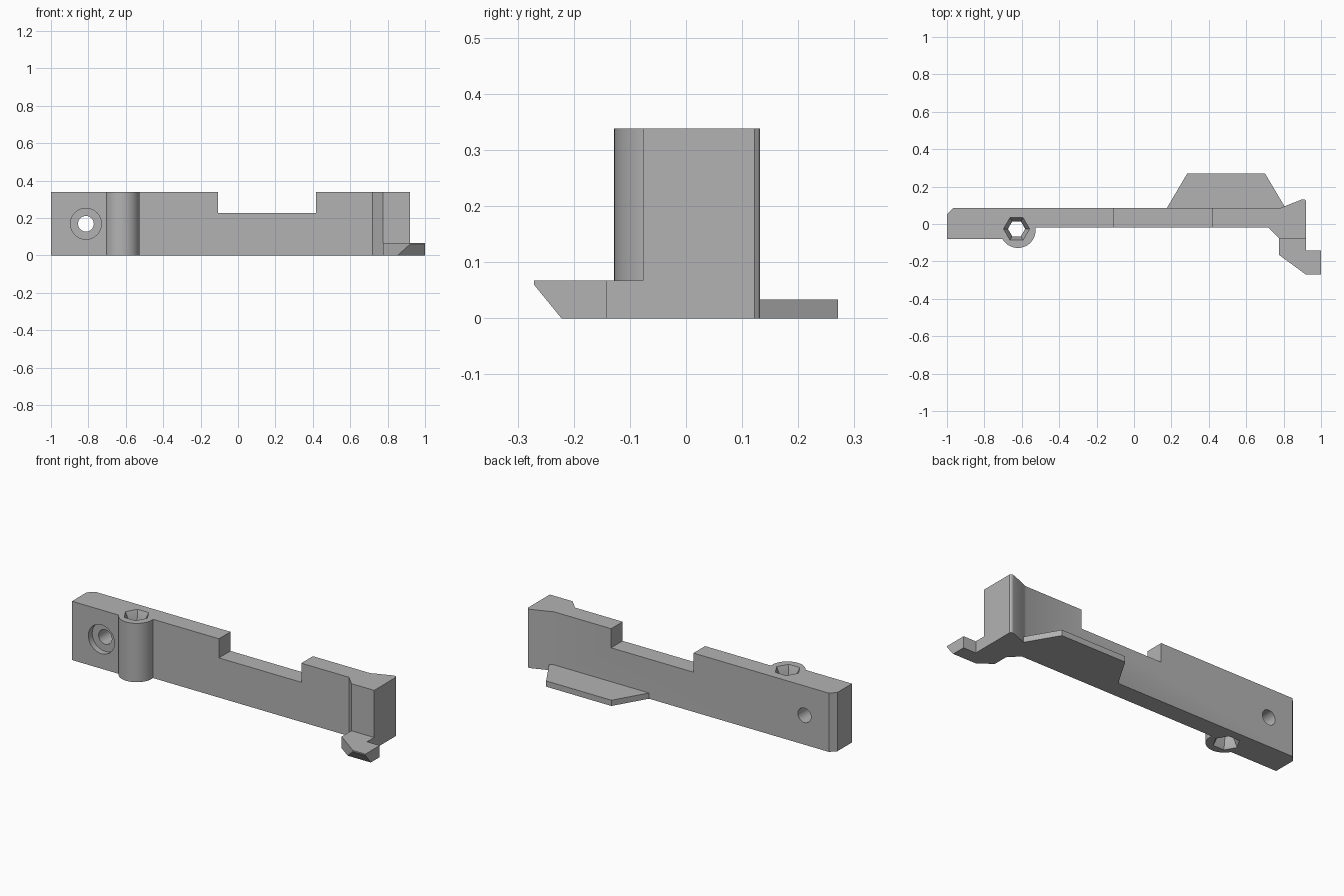
import bpy, bmesh
from math import sin, cos, pi, radians, sqrt, asin
from mathutils import Matrix, Vector

cube = bpy.data.objects.get("Cube")
if cube:
    bpy.data.objects.remove(cube, do_unlink=True)

HEIGHT = 0.338

grey = bpy.data.materials.new("plain grey")
grey.use_nodes = True
colour = (0.45, 0.45, 0.45, 1)
grey.diffuse_color = colour
grey.node_tree.nodes["Principled BSDF"].inputs["Base Color"].default_value = colour


def finish(name, bm):
    bmesh.ops.recalc_face_normals(bm, faces=bm.faces[:])
    mesh = bpy.data.meshes.new(name)
    bm.to_mesh(mesh)
    bm.free()
    obj = bpy.data.objects.new(name, mesh)
    bpy.context.collection.objects.link(obj)
    mesh.materials.append(grey)
    return obj


def prism(outline, z0, z1):
    """Extrude a plan outline from z0 to z1."""
    bm = bmesh.new()
    face = bm.faces.new([bm.verts.new((x, y, z0)) for x, y in outline])
    grown = bmesh.ops.extrude_face_region(bm, geom=[face])["geom"]
    verts = [v for v in grown if isinstance(v, bmesh.types.BMVert)]
    bmesh.ops.translate(bm, verts=verts, vec=(0, 0, z1 - z0))
    return bm


def turned(profile, sides, matrix):
    """Closed solid of revolution from (radius, height) pairs."""
    bm = bmesh.new()
    rings = [[bm.verts.new((r * cos(2 * pi * i / sides), r * sin(2 * pi * i / sides), z))
              for i in range(sides)] for r, z in profile]
    for low, high in zip(rings, rings[1:]):
        for i in range(sides):
            j = (i + 1) % sides
            bm.faces.new((low[i], low[j], high[j], high[i]))
    bm.faces.new(rings[0][::-1])
    bm.faces.new(rings[-1])
    bm.transform(matrix)
    return bm


def cut(target, cutter):
    mod = target.modifiers.new("cut", "BOOLEAN")
    mod.operation = "DIFFERENCE"
    mod.solver = "EXACT"
    mod.object = cutter
    bpy.context.view_layer.objects.active = target
    bpy.ops.object.modifier_apply(modifier=mod.name)
    bpy.data.objects.remove(cutter, do_unlink=True)


# Main bar, with the round boss as part of its plan outline
boss_x, boss_y, boss_r = -0.621, -0.033, 0.095
front_left, front = -0.08, -0.02
start = pi + asin((boss_y - front_left) / boss_r)
end = 2 * pi + asin((front - boss_y) / boss_r)
steps = 24
arc = [(boss_x + boss_r * cos(start + (end - start) * i / steps),
        boss_y + boss_r * sin(start + (end - start) * i / steps)) for i in range(steps + 1)]
outline = ([(-1, front_left)] + arc +
           [(0.72, front), (0.775, -0.077), (0.92, -0.077), (0.92, 0.122), (0.915, 0.129),
            (0.907, 0.132), (0.895, 0.13), (0.81, 0.097), (0.795, 0.09), (0.78, 0.085),
            (-0.968, 0.085), (-1, 0.053)])
bar = finish("bar", prism(outline, 0, HEIGHT))

# Notch in the top edge
notch = [(-0.107, -0.3), (0.417, -0.3), (0.417, 0.3), (-0.107, 0.3)]
cut(bar, finish("notch_cutter", prism(notch, 0.228, 0.5)))

# Hexagonal bore, flared at both ends
wide, narrow, flare = 0.07, 0.046, 0.05
bore = [(wide, -0.02), (wide, 0), (narrow, flare),
        (narrow, HEIGHT - flare), (wide, HEIGHT), (wide, HEIGHT + 0.02)]
cut(bar, finish("bore_cutter", turned(bore, 6, Matrix.Translation((-0.628, -0.026, 0)))))

# Counterbored screw hole through the left block
hole = [(0.042, -0.2), (0.042, 0.045), (0.083, 0.045), (0.083, 0.2)]
place = Matrix.Translation((-0.813, 0, 0.169)) @ Matrix.Rotation(radians(90), 4, "X")
cut(bar, finish("hole_cutter", turned(hole, 32, place)))

# Low trapezoid plate behind the bar
finish("rear_plate", prism([(0.175, 0.084), (0.285, 0.271), (0.70, 0.271), (0.805, 0.094),
                            (0.78, 0.084)], 0, 0.033))

# Hooked foot with a bevelled underside at its tip
foot = prism([(0.775, -0.076), (0.775, -0.165), (0.92, -0.271), (1, -0.271),
              (1, -0.141), (0.92, -0.141), (0.92, -0.076)], 0, 0.067)
cutaway = bmesh.ops.bisect_plane(foot, geom=foot.verts[:] + foot.edges[:] + foot.faces[:],
                                 plane_co=(0, -0.222, 0), plane_no=(0, -0.06, -0.049),
                                 clear_outer=True)
rim = [e for e in cutaway["geom_cut"] if isinstance(e, bmesh.types.BMEdge)]
bmesh.ops.contextual_create(foot, geom=rim)
finish("hooked_foot", foot)

# Smooth curved walls, crisp corners
bpy.ops.object.select_all(action="DESELECT")
bar.select_set(True)
bpy.context.view_layer.objects.active = bar
bpy.ops.object.shade_smooth_by_angle(angle=radians(30))
